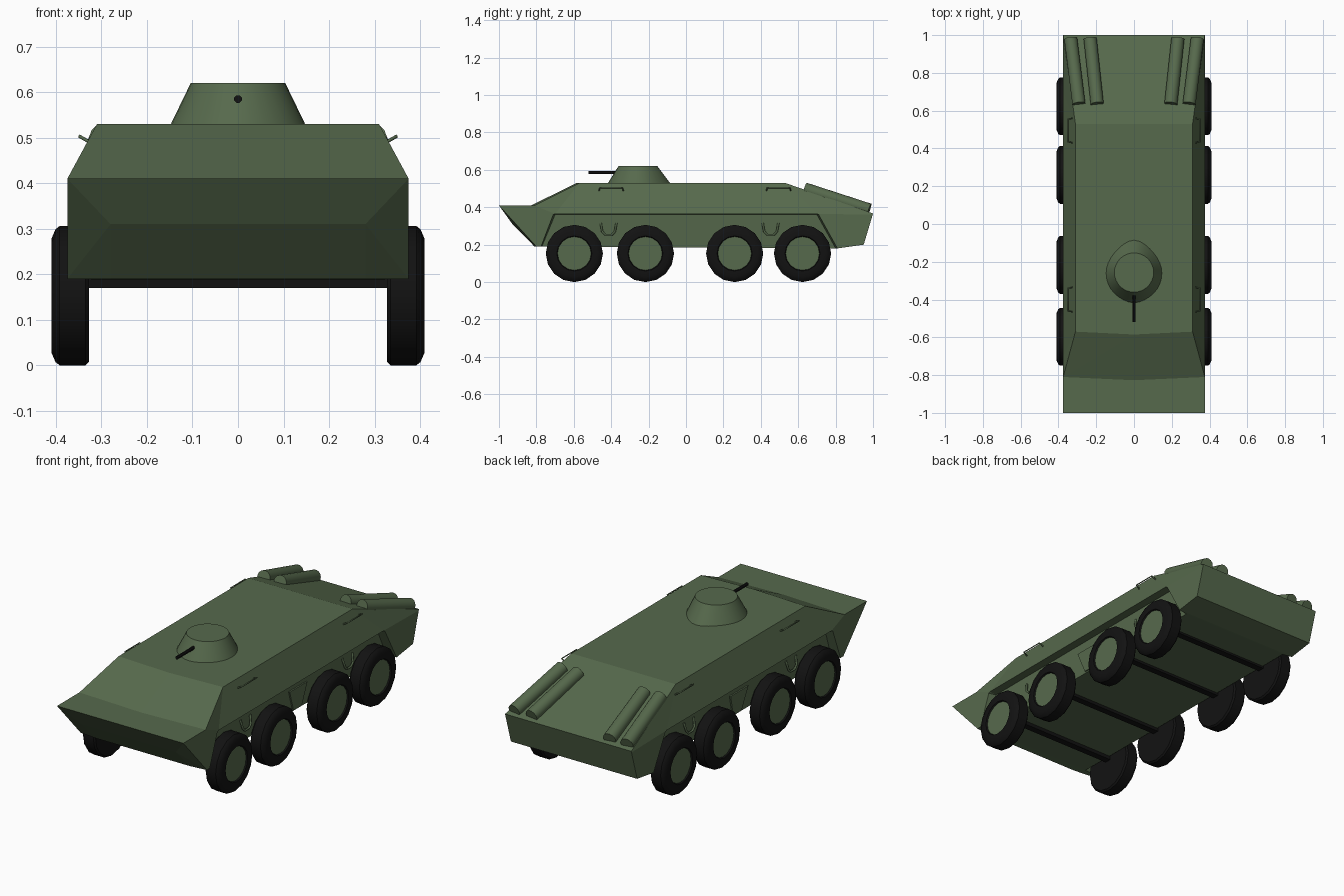
import bpy, bmesh, math
from mathutils import Vector

if "Cube" in bpy.data.objects:
    bpy.data.objects.remove(bpy.data.objects["Cube"])

def material(name, rgb):
    m = bpy.data.materials.new(name)
    m.diffuse_color = (*rgb, 1)
    m.use_nodes = True
    m.node_tree.nodes["Principled BSDF"].inputs["Base Color"].default_value = m.diffuse_color
    return m

GREEN = material("olive green", (0.094, 0.143, 0.073))
BLACK = material("rubber black", (0.006, 0.006, 0.006))

def finish(name, bm, mats, smooth=False):
    bmesh.ops.recalc_face_normals(bm, faces=bm.faces)
    me = bpy.data.meshes.new(name)
    bm.to_mesh(me)
    bm.free()
    for m in mats:
        me.materials.append(m)
    ob = bpy.data.objects.new(name, me)
    bpy.context.collection.objects.link(ob)
    if smooth:
        bpy.ops.object.select_all(action='DESELECT')
        ob.select_set(True)
        bpy.context.view_layer.objects.active = ob
        bpy.ops.object.shade_smooth_by_angle(angle=math.radians(32))
    return ob

def loft(name, rings, mats, smooth=False, mat_rule=None):
    """Skin a list of closed rings; repeated points are merged."""
    bm, seen = bmesh.new(), {}
    def vert(p):
        k = tuple(round(c, 5) for c in p)
        if k not in seen:
            seen[k] = bm.verts.new(p)
        return seen[k]
    def face(pts, row):
        vs = list(dict.fromkeys(vert(p) for p in pts))
        if len(vs) > 2:
            f = bm.faces.new(vs)
            f.material_index = mat_rule(row) if mat_rule else 0
    n = len(rings[0])
    for r, (a, b) in enumerate(zip(rings, rings[1:])):
        for i in range(n):
            j = (i + 1) % n
            face((a[i], a[j], b[j], b[i]), r)
    face(rings[0], -1)
    face(rings[-1], len(rings) - 1)
    return finish(name, bm, mats, smooth)

def convex(name, pts, mat):
    bm = bmesh.new()
    for p in pts:
        bm.verts.new(p)
    bmesh.ops.convex_hull(bm, input=bm.verts)
    return finish(name, bm, [mat])

def rod(name, p0, p1, r, n, mat):
    p0, p1 = Vector(p0), Vector(p1)
    q = (p1 - p0).to_track_quat('Z', 'Y')
    ring = lambda c: [c + q @ Vector((r * math.cos(t), r * math.sin(t), 0))
                      for t in (2 * math.pi * (i + .5) / n for i in range(n))]
    return loft(name, [ring(p0), ring(p1)], [mat], True)

def wire(name, pts, r, mat):
    cu = bpy.data.curves.new(name, 'CURVE')
    cu.dimensions = '3D'
    cu.bevel_depth, cu.bevel_resolution, cu.use_fill_caps = r, 1, True
    sp = cu.splines.new('POLY')
    sp.points.add(len(pts) - 1)
    for q, p in zip(sp.points, pts):
        q.co = (*p, 1)
    cu.materials.append(mat)
    bpy.context.collection.objects.link(bpy.data.objects.new(name, cu))

# Hull: half sections (roof edge, belt, lip, floor edge) from nose to tail,
# with inset sections in the middle forming the wheel recess
stations = [
    [(.375, -1, .41), (.375, -.932, .335), (.375, -.9, .3), (.375, -.8, .19)],
    [(.375, -.81, .41), (.375, -.8, .405), (.375, -.787, .3), (.375, -.785, .19)],
    [(.31, -.57, .53), (.375, -.70, .365), (.375, -.71, .36), (.375, -.775, .19)],
    [(.31, -.57, .53), (.375, -.70, .365), (.335, -.70, .36), (.322, -.77, .19)],
    [(.31, .53, .53), (.375, .70, .365), (.335, .70, .36), (.322, .80, .18)],
    [(.31, .53, .53), (.375, .70, .365), (.375, .71, .36), (.375, .81, .18)],
    [(.375, 1, .367), (.375, .998, .36), (.375, .992, .34), (.375, .95, .20)],
]
loft("hull", [s + [(-x, y, z) for x, y, z in reversed(s)] for s in stations], [GREEN])

# Slightly bulged bow plate and front slope
convex("bow_plate", [(s * x, y, z) for s in (1, -1) for x, y, z in
       ((.375, -1, .41), (.375, -.8, .19), (.28, -.928, .31), (.375, -.87, .31), (.28, -.81, .19))], GREEN)
convex("front_slope", [(s * x, y, z) for s in (1, -1) for x, y, z in
       ((.375, -.81, .41), (.31, -.57, .53), (.001, -.827, .41), (.001, -.585, .53), (.3, -.55, .41))], GREEN)

# Turret: truncated cone with a drawn-out back
def turret_ring(r, cy, z, back, front, n=32):
    pts = []
    for i in range(n):
        t = 2 * math.pi * i / n
        c = math.cos(t)
        stretch = back * max(0, c) ** 6 + front * max(0, -c) ** 10
        pts.append((r * math.sin(t), cy + r * c + math.copysign(stretch, c), z))
    return pts
loft("turret", [turret_ring(.15, -.262, .525, .03, .008),
                turret_ring(.104, -.257, .62, 0, 0)], [GREEN], True)
rod("gun", (0, -.52, .585), (0, -.33, .585), .009, 8, BLACK)

# Wheels: lathed tyre (black) with a flat green hub, joined by axles
N = 16
tyre = [(0, .327), (.145, .327), (.153, .335), (.153, .392), (.146, .401),
        (.125, .41), (.094, .41), (.09, .403), (0, .403)]
for y in (-.597, -.217, .26, .623):
    for s, side in ((1, "right"), (-1, "left")):
        rings = [[(s * x, y + r * math.cos(2 * math.pi * i / N),
                   .153 + r * math.sin(2 * math.pi * i / N)) for i in range(N)] for r, x in tyre]
        loft(f"wheel_{side}", rings, [BLACK, GREEN], True,
             lambda row: 1 if row == len(tyre) - 2 else 0)
    convex("axle", [(x, y + d, z) for x in (-.34, .34) for d in (-.018, .018)
                    for z in (.17, .2)], BLACK)

for s in (1, -1):
    # Twin exhausts lying on the rear deck
    for x0, x1 in ((.292, .335), (.195, .232)):
        rod("exhaust", (s * x0, .635, .498), (s * x1, .98, .386), .035, 16, GREEN)
    # Roof-edge grab handles
    for y0, y1 in ((-.465, -.335), (.43, .56)):
        wire("grab_handle", [(s * .322, y0, .488), (s * .348, y0 + .004, .503),
             (s * .348, y1 - .004, .503), (s * .322, y1, .488)], .004, GREEN)
    # Looped steps between the wheels
    for c in (-.414, .452):
        wire("step", [(s * .333, c - .042, .315), (s * .343, c - .034, .27), (s * .343, c - .018, .253),
             (s * .343, c + .018, .253), (s * .343, c + .034, .27), (s * .333, c + .042, .315)], .006, GREEN)
    # Side door plate
    convex("side_door", [(s * (x + d), y, z) for d in (0, .009) for x, y, z in
           ((.33, -.045, .31), (.33, .105, .31), (.321, .07, .192), (.321, 0, .192))], GREEN)
